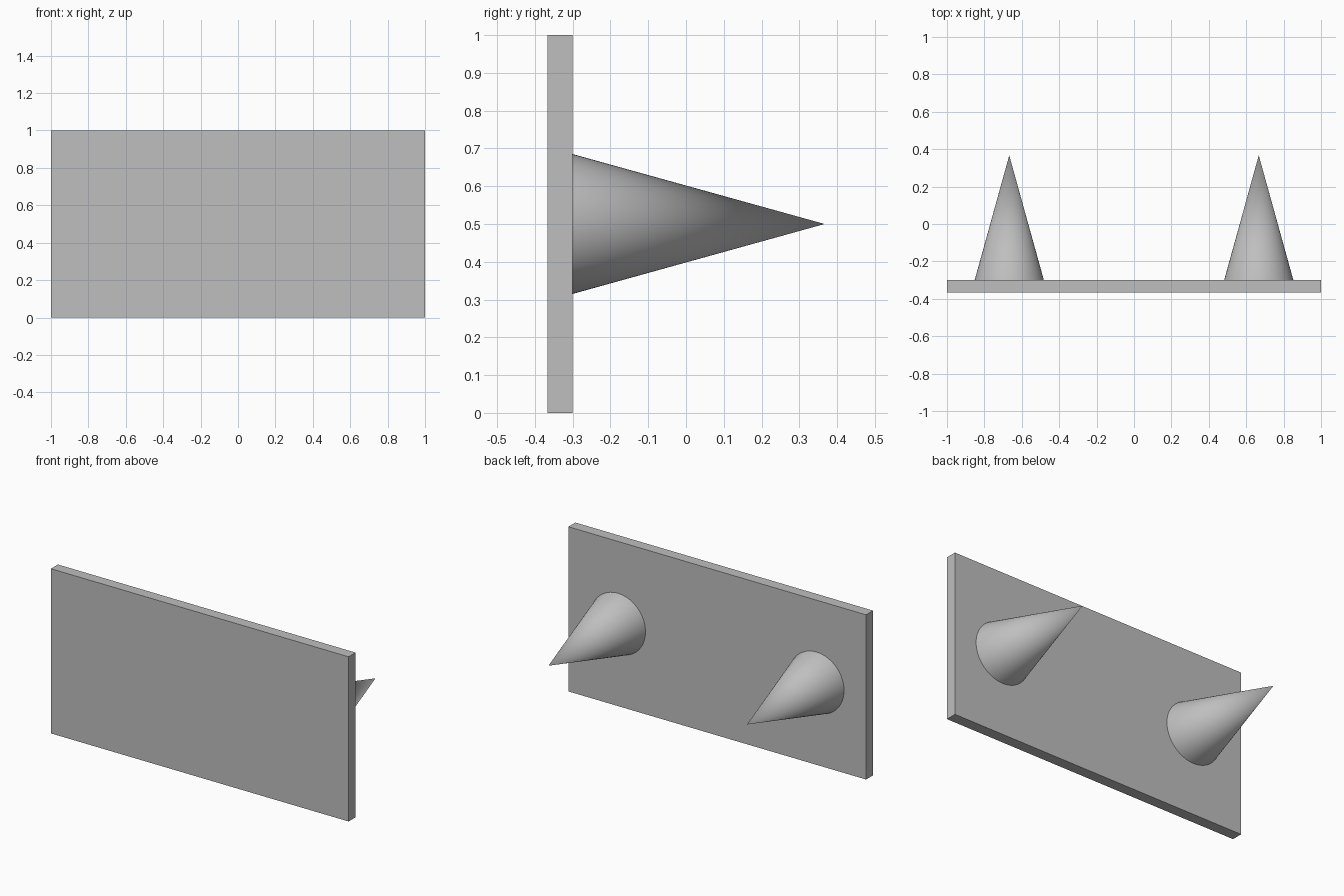
import bpy
import math

cube = bpy.data.objects.get("Cube")
if cube:
    bpy.data.objects.remove(cube, do_unlink=True)

HEIGHT = 1.0
FRONT, PLATE_BACK, TIP = -0.367, -0.3, 0.367
SPIKE_X, SPIKE_RADIUS = 0.667, 0.185

grey = bpy.data.materials.new("plain_grey")
grey.use_nodes = True
colour = (0.52, 0.52, 0.52, 1)
grey.diffuse_color = colour
grey.node_tree.nodes["Principled BSDF"].inputs["Base Color"].default_value = colour


def finish(name):
    obj = bpy.context.object
    obj.name = name
    obj.data.materials.append(grey)
    return obj


# Upright back plate
bpy.ops.mesh.primitive_cube_add(size=1, location=(0, (FRONT + PLATE_BACK) / 2, HEIGHT / 2))
plate = finish("plate")
plate.scale = (2, PLATE_BACK - FRONT, HEIGHT)
bpy.ops.object.transform_apply(location=False, rotation=False, scale=True)

# Pair of conical spikes pointing backwards
for side, name in ((1, "left_spike"), (-1, "right_spike")):
    bpy.ops.mesh.primitive_cone_add(
        vertices=64, radius1=SPIKE_RADIUS, radius2=0, depth=TIP - PLATE_BACK,
        location=(side * SPIKE_X, (PLATE_BACK + TIP) / 2, HEIGHT / 2),
        rotation=(-math.pi / 2, 0, 0))
    finish(name)
    bpy.ops.object.shade_smooth_by_angle(angle=math.radians(30))
